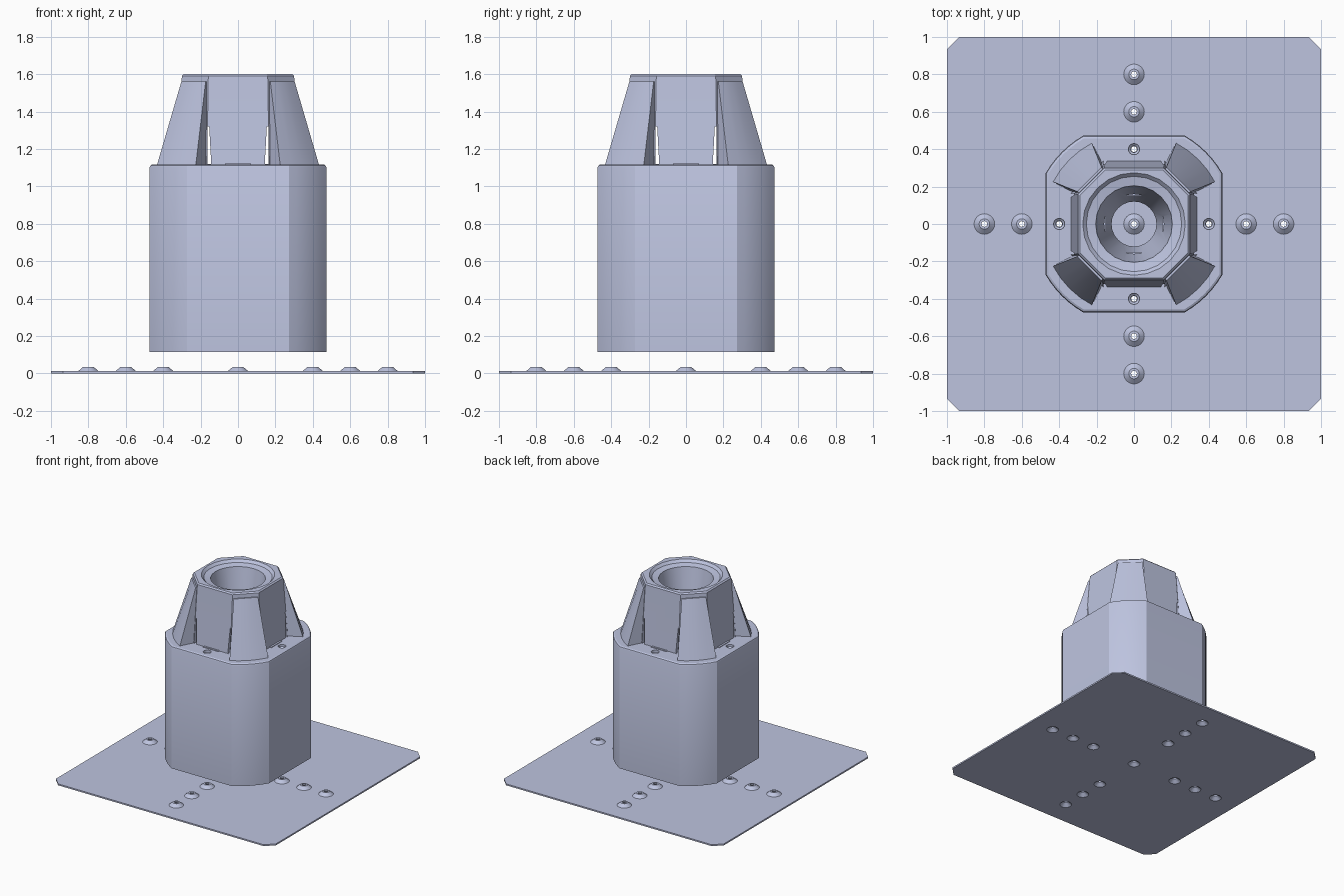
import bpy, bmesh, math
from mathutils import Matrix

if "Cube" in bpy.data.objects:
    bpy.data.objects.remove(bpy.data.objects["Cube"])

PAINT = bpy.data.materials.new("pale blue grey")
PAINT.diffuse_color = (0.51, 0.55, 0.74, 1)
PAINT.use_nodes = True
PAINT.node_tree.nodes["Principled BSDF"].inputs["Base Color"].default_value = PAINT.diffuse_color


def make(name, bm):
    bmesh.ops.recalc_face_normals(bm, faces=bm.faces)
    me = bpy.data.meshes.new(name)
    bm.to_mesh(me)
    bm.free()
    me.materials.append(PAINT)
    ob = bpy.data.objects.new(name, me)
    bpy.context.collection.objects.link(ob)
    return ob


def loft(bm, rings):
    """Solid through stacked (outline, z) rings."""
    loops = [[bm.verts.new((x, y, z)) for x, y in pts] for pts, z in rings]
    n = len(loops[0])
    for a, b in zip(loops, loops[1:]):
        for i in range(n):
            j = (i + 1) % n
            bm.faces.new((a[i], a[j], b[j], b[i]))
    bm.faces.new(loops[0][::-1])
    bm.faces.new(loops[-1])


def circle(r, n=24, cx=0, cy=0):
    return [(cx + r * math.cos(2 * math.pi * i / n),
             cy + r * math.sin(2 * math.pi * i / n)) for i in range(n)]


def turned(bm, profile, cx=0, cy=0, n=24):
    loft(bm, [(circle(r, n, cx, cy), z) for r, z in profile])


def rounded_square(half, radius, steps=6):
    """Square of the given half width cut by a circle."""
    a0 = math.acos(half / radius)
    pts = []
    for q in range(4):
        for i in range(steps + 1):
            a = q * math.pi / 2 + a0 + (math.pi / 2 - 2 * a0) * i / steps
            pts.append((radius * math.cos(a), radius * math.sin(a)))
    return pts


def octagon(h, c):
    return [(h, -c), (h, c), (c, h), (-c, h), (-h, c), (-h, -c), (-c, -h), (c, -h)]


def activate(ob):
    bpy.ops.object.select_all(action='DESELECT')
    ob.select_set(True)
    bpy.context.view_layer.objects.active = ob


def cut(ob, cutter):
    m = ob.modifiers.new("cut", 'BOOLEAN')
    m.operation, m.solver, m.object = 'DIFFERENCE', 'EXACT', cutter
    activate(ob)
    bpy.ops.object.modifier_apply(modifier=m.name)


def smooth(ob, angle=28):
    activate(ob)
    bpy.ops.object.shade_smooth_by_angle(angle=math.radians(angle))


axes = [(1, 0), (0, 1), (-1, 0), (0, -1)]
spots = [(0, 0)] + [(r * x, r * y) for r in (0.4, 0.6, 0.8) for x, y in axes]

# Base plate with pressed holes
bm = bmesh.new()
loft(bm, [(octagon(1, 0.935), 0), (octagon(1, 0.935), 0.012)])
plate = make("base_plate", bm)
bm = bmesh.new()
for x, y in spots:
    turned(bm, [(0.055, -0.1), (0.055, 0.1)], x, y)
plate_cutter = make("plate_cutter", bm)
cut(plate, plate_cutter)

# Raised rims around the plate holes
bm = bmesh.new()
rim = [(0.055, 0), (0.055, 0.012), (0.028, 0.035), (0.015, 0.035), (0.015, 0.025), (0.045, 0)]
for x, y in spots:
    loops = [[bm.verts.new((px, py, z)) for px, py in circle(r, 24, x, y)] for r, z in rim]
    for k in range(len(loops)):
        a, b = loops[k], loops[(k + 1) % len(loops)]
        for i in range(24):
            j = (i + 1) % 24
            bm.faces.new((a[i], a[j], b[j], b[i]))
smooth(make("hole_rims", bm))

# Main body
bm = bmesh.new()
loft(bm, [(rounded_square(0.472, 0.545), 0.115), (rounded_square(0.472, 0.545), 1.102),
          (rounded_square(0.468, 0.541), 1.112), (rounded_square(0.458, 0.53), 1.118)])
body = make("body", bm)

# Tapered tower
bm = bmesh.new()
loft(bm, [(octagon(0.338, 0.165), 1.11), (octagon(0.302, 0.16), 1.56),
          (octagon(0.300, 0.158), 1.59), (octagon(0.290, 0.153), 1.6)])
tower = make("tower", bm)

# Central funnel bore
bm = bmesh.new()
turned(bm, [(0.275, 1.7), (0.275, 1.601), (0.255, 1.58), (0.205, 1.57),
            (0.12, 1.1), (0.12, 0)])
bore = make("bore_cutter", bm)
cut(body, bore)
cut(tower, bore)

# Countersunk screw holes through the body
bm = bmesh.new()
for x, y in axes:
    turned(bm, [(0.018, 0), (0.018, 1.09), (0.03, 1.10), (0.03, 1.2)], 0.4 * x, 0.4 * y, 16)
screws = make("screw_cutter", bm)
cut(body, screws)

# Narrow slots beside the buttresses
slots = []
for turn in (0, 1):
    bm = bmesh.new()
    for s in (-1, 1):
        def strip(a, b):
            return [(s * a, -0.4), (s * b, -0.4), (s * b, 0.4), (s * a, 0.4)]
        loft(bm, [(strip(0.143, 0.163), 1.119), (strip(0.154, 0.162), 1.32)])
    bmesh.ops.rotate(bm, verts=bm.verts, matrix=Matrix.Rotation(turn * math.pi / 2, 3, 'Z'))
    slots.append(make("slot_cutter", bm))
    cut(tower, slots[-1])

# Four corner buttresses
for q in range(4):
    bm = bmesh.new()
    a0, a1 = math.radians(27.5), math.radians(62.5)
    foot = [(0.49 * math.cos(a0 + (a1 - a0) * i / 4),
             0.49 * math.sin(a0 + (a1 - a0) * i / 4)) for i in range(5)]
    head = [(0.303 - 0.130 * i / 4, 0.173 + 0.130 * i / 4) for i in range(5)]
    loft(bm, [(foot + [(0.168, 0.325), (0.325, 0.168)], 1.11),
              (head + [(0.165, 0.29), (0.29, 0.165)], 1.56)])
    bmesh.ops.rotate(bm, verts=bm.verts, matrix=Matrix.Rotation(q * math.pi / 2, 3, 'Z'))
    smooth(make("buttress", bm))

# Small tabs at the tower foot
bm = bmesh.new()
for x, y in axes:
    hx, hy = (0.01, 0.07) if x else (0.07, 0.01)
    cx, cy = 0.342 * x, 0.342 * y
    box = [(cx - hx, cy - hy), (cx + hx, cy - hy), (cx + hx, cy + hy), (cx - hx, cy + hy)]
    loft(bm, [(box, 1.11), (box, 1.123)])
make("foot_tabs", bm)

for ob in [plate_cutter, bore, screws] + slots:
    bpy.data.objects.remove(ob)
smooth(body)
smooth(tower)
